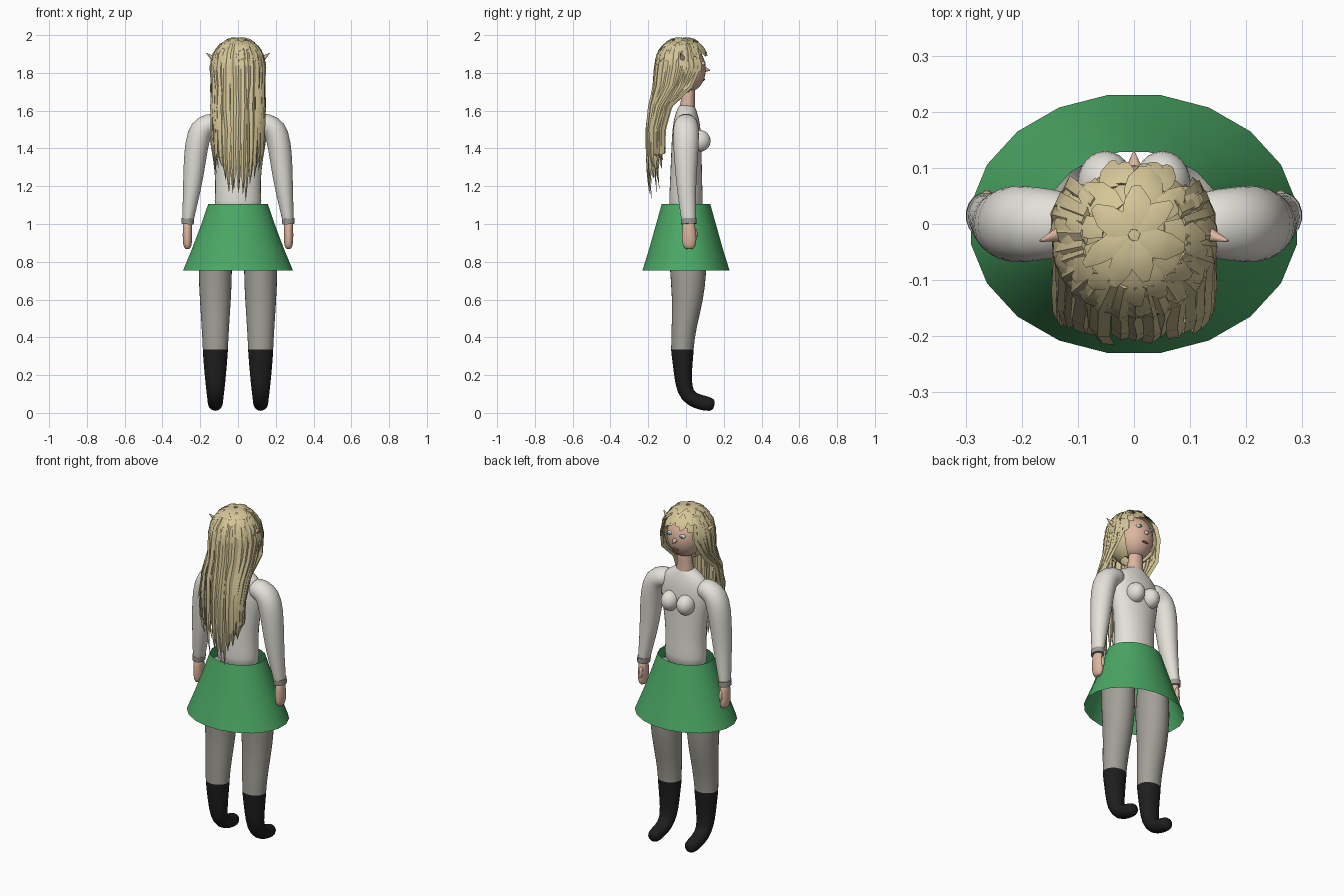
import bpy, bmesh, math, random
from mathutils import Vector, Matrix

if "Cube" in bpy.data.objects:
    bpy.data.objects.remove(bpy.data.objects["Cube"])
random.seed(4)


def mat(name, r, g, b):
    m = bpy.data.materials.new(name)
    m.diffuse_color = (r, g, b, 1)
    m.use_nodes = True
    m.node_tree.nodes["Principled BSDF"].inputs["Base Color"].default_value = m.diffuse_color
    return m


SKIN = mat("skin", .72, .47, .35)
HAIR = mat("blonde_hair", .66, .56, .31)
WHITE = mat("white_cloth", .77, .75, .69)
GREY = mat("grey_stocking", .36, .35, .31)
CUFF = mat("cuff_grey", .33, .32, .30)
BLACK = mat("black_boot", .013, .013, .013)
GREEN = mat("green_skirt", .07, .39, .13)
BLUE = mat("blue_iris", .12, .3, .5)
LIP = mat("lip", .3, .09, .08)


def finish(name, bm, mats, angle=40, subsurf=0):
    bmesh.ops.recalc_face_normals(bm, faces=bm.faces[:])
    me = bpy.data.meshes.new(name)
    bm.to_mesh(me)
    bm.free()
    ob = bpy.data.objects.new(name, me)
    bpy.context.collection.objects.link(ob)
    for m in mats:
        me.materials.append(m)
    if subsurf:
        mod = ob.modifiers.new("smooth", 'SUBSURF')
        mod.levels = mod.render_levels = subsurf
    bpy.ops.object.select_all(action='DESELECT')
    ob.select_set(True)
    bpy.context.view_layer.objects.active = ob
    if subsurf:
        bpy.ops.object.shade_smooth()
    else:
        bpy.ops.object.shade_smooth_by_angle(angle=math.radians(angle))
    return ob


def ellipsoid(name, c, r, m, seg=24):
    bm = bmesh.new()
    bmesh.ops.create_uvsphere(bm, u_segments=seg, v_segments=seg // 2, radius=1,
                              matrix=Matrix.Translation(c) @ Matrix.Diagonal((*r, 1)))
    return finish(name, bm, [m])


def cone(name, base, tip, r, m, seg=12):
    d = Vector(tip) - Vector(base)
    bm = bmesh.new()
    rot = d.to_track_quat('Z', 'Y').to_matrix().to_4x4()
    bmesh.ops.create_cone(bm, cap_ends=True, segments=seg, radius1=r, radius2=.002, depth=d.length,
                          matrix=Matrix.Translation(Vector(base) + d / 2) @ rot)
    return finish(name, bm, [m], 60)


def loft(name, rings, mats, ref, split=99, n=16, cap=True, subsurf=1):
    """Rings are (x, y, z, radius across ref, radius along ref); faces past split use material 1."""
    bm = bmesh.new()
    pts = [Vector(r[:3]) for r in rings]
    loops = []
    for i, r in enumerate(rings):
        t = (pts[min(i + 1, len(pts) - 1)] - pts[max(i - 1, 0)]).normalized()
        b = (ref - t * ref.dot(t)).normalized()
        a = b.cross(t)
        angs = [(k + .5) * 2 * math.pi / n for k in range(n)]
        loops.append([bm.verts.new(pts[i] + a * r[3] * math.cos(w) + b * r[4] * math.sin(w)) for w in angs])
    for i in range(len(loops) - 1):
        for k in range(n):
            f = bm.faces.new((loops[i][k], loops[i][(k + 1) % n], loops[i + 1][(k + 1) % n], loops[i + 1][k]))
            f.material_index = int(i >= split)
    if cap:
        bm.faces.new(loops[0])
        bm.faces.new(loops[-1]).material_index = int(split < 99)
    return finish(name, bm, mats, 40, subsurf)


X, Y = Vector((1, 0, 0)), Vector((0, 1, 0))

# Torso, neck and skirt
loft("torso", [(0, 0, 1.04, .13, .09), (0, 0, 1.12, .127, .092), (0, 0, 1.22, .12, .087), (0, .002, 1.35, .135, .083),
               (0, .003, 1.46, .158, .08), (0, .003, 1.54, .155, .072), (0, .003, 1.59, .12, .058),
               (0, .005, 1.62, .06, .045), (0, .005, 1.635, .04, .036)], [WHITE], Y)
loft("neck", [(0, .005, 1.57, .06, .05), (0, .007, 1.62, .052, .042), (0, .012, 1.67, .043, .035),
              (0, .015, 1.76, .043, .037)], [SKIN], Y)
loft("skirt", [(0, 0, 1.105, .16, .13), (0, 0, .99, .2, .163), (0, 0, .87, .246, .197), (0, 0, .755, .294, .233)],
     [GREEN], Y, n=20, cap=False, subsurf=0)

# Limbs and paired parts
for s, side in ((-1, "left"), (1, "right")):
    loft(side + "_sleeve", [(s * x, y, z, a, b) for x, y, z, a, b in (
        (.09, 0, 1.535, .05, .055), (.15, 0, 1.53, .062, .064), (.197, 0, 1.505, .068, .07), (.22, 0, 1.42, .064, .07),
        (.232, 0, 1.3, .058, .06), (.242, .002, 1.2, .05, .053), (.255, .008, 1.1, .039, .045),
        (.265, .014, 1.02, .031, .039), (.267, .015, 1.005, .03, .038))], [WHITE], Y)
    loft(side + "_cuff", [(s * .265, .014, 1.03, .034, .042), (s * .267, .015, 1.0, .033, .041)], [CUFF], Y, subsurf=0)
    loft(side + "_hand", [(s * .267, .014, 1.02, .024, .032), (s * .268, .015, .97, .025, .036),
                          (s * .268, .017, .91, .026, .04), (s * .267, .017, .875, .02, .033),
                          (s * .267, .017, .866, .008, .014)], [SKIN], Y)
    ellipsoid(side + "_thumb", (s * .262, .047, .945), (.012, .014, .035), SKIN, 12)
    loft(side + "_leg", [(s * .12, y, z, b, a) for y, z, a, b in (
        (.0, 1.06, .035, .08), (.005, 1.0, .06, .09), (.01, .88, .085, .1), (.012, .75, .092, .1),
        (.01, .6, .084, .084), (-.012, .45, .074, .066), (-.019, .345, .068, .061), (-.019, .335, .068, .061),
        (-.019, .325, .068, .061), (-.017, .2, .058, .047), (-.008, .12, .049, .045), (.025, .072, .043, .041),
        (.09, .052, .041, .041), (.135, .044, .037, .037), (.151, .04, .022, .022))], [GREY, BLACK], X, split=7)
    ellipsoid(side + "_bust", (s * .051, .072, 1.44), (.05, .058, .058), WHITE)
    cone(side + "_ear", (s * .095, -.005, 1.845), (s * .167, -.03, 1.905), .026, SKIN)
    ellipsoid(side + "_eye", (s * .04, .09, 1.85), (.019, .012, .011), WHITE, 16)
    ellipsoid(side + "_iris", (s * .04, .1, 1.85), (.008, .004, .009), BLUE, 12)

# Face
ellipsoid("head", (0, .01, 1.82), (.1, .095, .122), SKIN, 32)
cone("nose", (0, .09, 1.82), (0, .128, 1.813), .019, SKIN)
ellipsoid("mouth", (0, .094, 1.764), (.022, .006, .006), LIP, 12)


# Hair: a scalp under-layer, then overlapping locks
def scalp(phi, t, off=0):
    """Point on the hair dome; phi is measured from the back, t from the crown."""
    return Vector(((.134 + off) * math.sin(t) * math.sin(phi), -.02 - (.134 + off) * math.sin(t) * math.cos(phi),
                   1.83 + (.152 + off) * math.cos(t)))


def lock(bm, path, widths, phi, thick=.3):
    """Flattened lozenge section swept along a path."""
    prev = None
    for i, p in enumerate(path):
        t = (path[min(i + 1, len(path) - 1)] - path[max(i - 1, 0)]).normalized()
        side = Vector((math.cos(phi), math.sin(phi), 0))
        side = (side - t * side.dot(t)).normalized()
        out = side.cross(t)
        w, h = widths[i], widths[i] * thick
        ring = [bm.verts.new(p + v) for v in (side * w, out * h, -side * w, -out * h)]
        if prev:
            for k in range(4):
                bm.faces.new((prev[k], prev[(k + 1) % 4], ring[(k + 1) % 4], ring[k]))
        else:
            bm.faces.new(ring)
        prev = ring
    bm.faces.new(prev)


bm = bmesh.new()
bmesh.ops.create_uvsphere(bm, u_segments=32, v_segments=20, radius=1,
                          matrix=Matrix.Translation((0, -.02, 1.83)) @ Matrix.Diagonal((.13, .13, .15, 1)))
face = [f for f in bm.faces if (lambda c: c.z < 1.70 or (c.z < 1.915 and c.y > .02 + (c.z - 1.7) * .3))(
    f.calc_center_median())]
bmesh.ops.delete(bm, geom=face, context='FACES')
finish("scalp_hair", bm, [HAIR])

bm = bmesh.new()
for t0, count in ((4, 7), (24, 13), (44, 18), (64, 20), (84, 20)):
    for k in range(count):
        phi = (k + random.uniform(.2, .8)) / count * 2 * math.pi
        front = math.cos(phi) < -.62
        if (front and t0 > 50) or (math.cos(phi) < -.3 and t0 > 80):
            continue
        t1 = t0 + random.uniform(30, 42)
        if front:
            t1 = min(t1, random.uniform(62, 70))
        twist = random.uniform(-.25, .25)
        steps = [i / 3 for i in range(4)]
        path = [scalp(phi + twist * u, math.radians(t0 + (t1 - t0) * u), .001 + .013 * u) for u in steps]
        w = random.uniform(.02, .028)
        lock(bm, path, (w * .7, w, w * .9, w * .3), phi, .22)
finish("crown_locks", bm, [HAIR], 25)


def long_locks(name, count, spread, depth, bulge, off, low):
    bm = bmesh.new()
    for k in range(count):
        u = -1 + 2 * (k + random.uniform(.3, .7)) / count
        phi = math.radians(spread) * u
        a = max(-math.pi / 2, min(math.pi / 2, phi))
        x = .132 * math.sin(a)
        yd = depth - bulge * math.cos(a) + random.uniform(-.008, .008)
        tip = low + .16 * abs(math.sin(a)) ** 2 + random.uniform(0, .13)
        path = [scalp(phi, math.radians(t), off) for t in (40, 65, 90)]
        y0 = path[-1].y
        for mix, z, sx in ((.2, 1.73, 1.03), (.75, 1.62, 1.04), (1, 1.5, 1.02), (1, 1.37, .97)):
            path.append(Vector((x * sx + random.uniform(-.004, .004), y0 + (yd - y0) * mix, z)))
        path.append(Vector((x * .92, yd + .004, tip + (1.37 - tip) * .4)))
        path.append(Vector((x * .86, yd + .012, tip)))
        w = random.uniform(.015, .021)
        lock(bm, path, (w * .7, w, w * 1.1, w, w, w * .95, w * .75, w * .5, .001), a, .45)
    finish(name, bm, [HAIR], 25)


long_locks("outer_long_locks", 23, 132, -.158, .045, .008, 1.1)
long_locks("inner_long_locks", 17, 105, -.132, .03, 0, 1.15)
